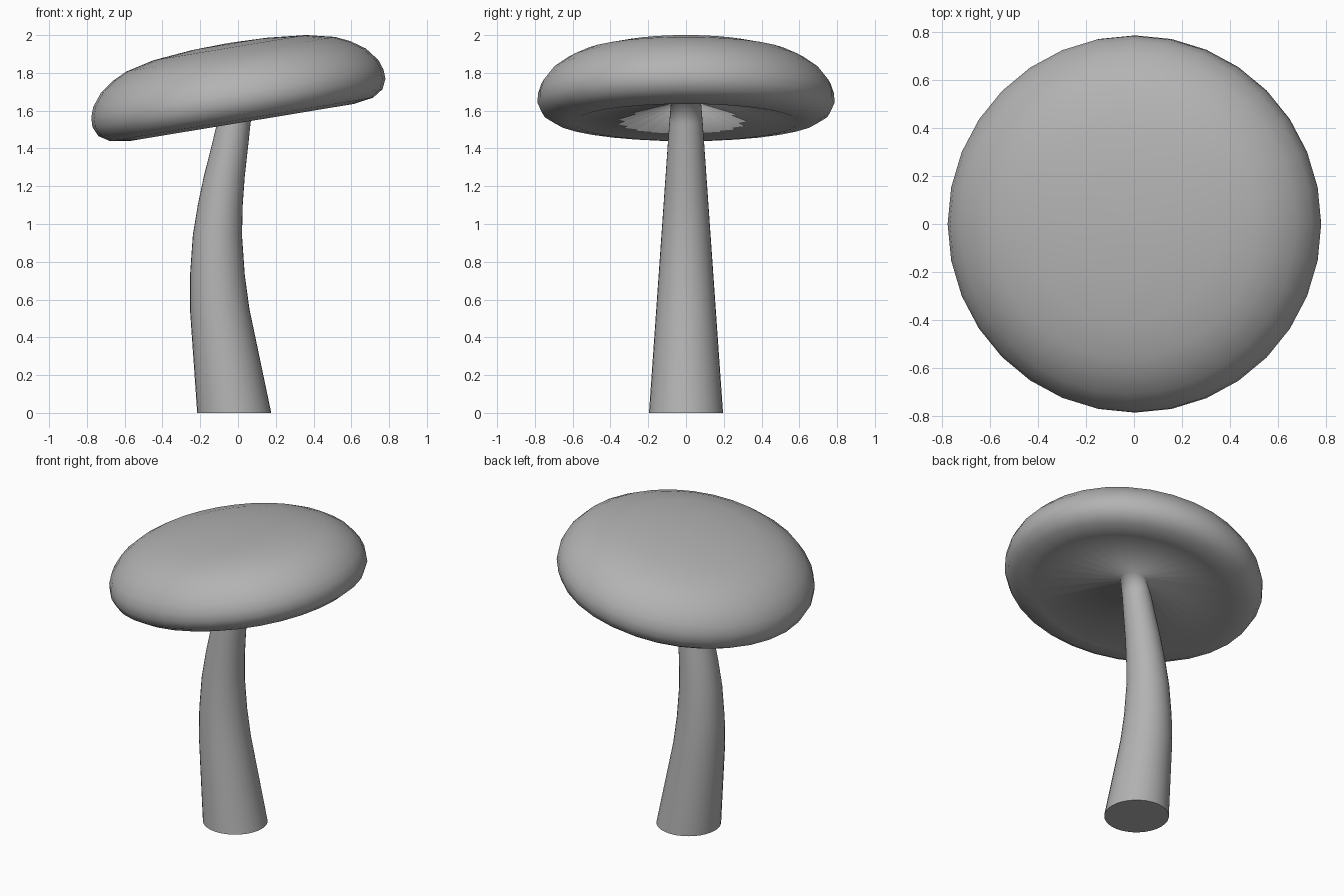
import bpy, bmesh, math
from mathutils import Matrix, Vector

if "Cube" in bpy.data.objects:
    bpy.data.objects.remove(bpy.data.objects["Cube"])

SIDES = 32


def loft(name, rings):
    """Bridge circular rings, each (centre x, base z, radius, offset along axis, tilt)."""
    bm = bmesh.new()
    loops = []
    for cx, z, r, n, tilt in rings:
        rot = Matrix.Rotation(-math.radians(tilt), 3, 'Y')
        ring = []
        for i in range(SIDES):
            a = 2 * math.pi * i / SIDES
            local = Vector((r * math.cos(a), r * math.sin(a), n))
            ring.append(bm.verts.new(rot @ local + Vector((cx, 0, z))))
        loops.append(ring)
    for low, high in zip(loops, loops[1:]):
        for i in range(SIDES):
            j = (i + 1) % SIDES
            bm.faces.new((low[i], low[j], high[j], high[i]))
    bm.faces.new(loops[0][::-1])
    bm.faces.new(loops[-1])
    bmesh.ops.recalc_face_normals(bm, faces=bm.faces)
    for f in bm.faces:
        f.smooth = True
    # crisp edge around the foot
    for i in range(SIDES):
        bm.edges.get((loops[0][i], loops[0][(i + 1) % SIDES])).smooth = False
    mesh = bpy.data.meshes.new(name)
    bm.to_mesh(mesh)
    bm.free()
    obj = bpy.data.objects.new(name, mesh)
    bpy.context.collection.objects.link(obj)
    return obj


# Curved, tapering stem: (height, centre x)
stem = [(0, -0.02), (0.55, -0.097), (0.73, -0.109), (0.94, -0.109),
        (1.1, -0.094), (1.25, -0.073), (1.42, -0.042), (1.53, -0.023)]
rings = [(x, z, 0.196 - 0.07 * z, 0, 0) for z, x in stem]

# Tilted cap: hollow underside, rounded rim, shallow dome (radius, offset)
cap = [(0.08, -0.03), (0.6, -0.134), (0.705, -0.118), (0.762, -0.082),
       (0.786, -0.03), (0.784, 0.02), (0.765, 0.075), (0.71, 0.145), (0.635, 0.197),
       (0.56, 0.232), (0.41, 0.267), (0.2, 0.287), (0.02, 0.292)]
rings += [(0, 1.67, r, n, 9.4) for r, n in cap]

mushroom = loft("mushroom_stem_and_cap", rings)

# Dark grey
grey = bpy.data.materials.new("dark_grey")
grey.diffuse_color = (0.45, 0.45, 0.45, 1)
grey.use_nodes = True
grey.node_tree.nodes["Principled BSDF"].inputs["Base Color"].default_value = grey.diffuse_color
mushroom.data.materials.append(grey)
